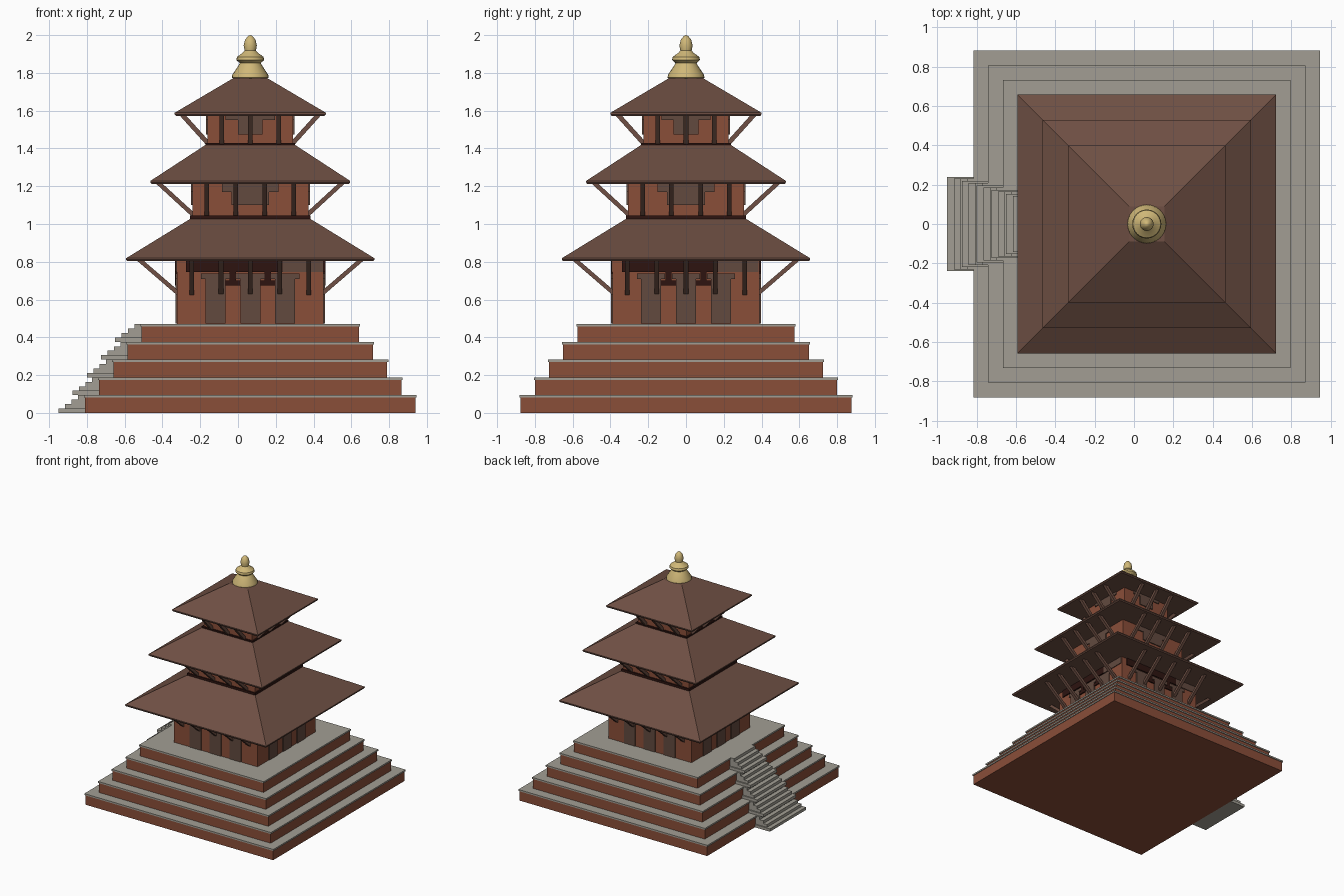
import bpy, bmesh, math
from mathutils import Matrix, Vector

if "Cube" in bpy.data.objects:
    bpy.data.objects.remove(bpy.data.objects["Cube"])

CX = 0.065  # temple axis; the stair pushes it off centre


def material(name, rgb):
    m = bpy.data.materials.new(name)
    m.diffuse_color = [(c / 255 / 12.92 if c < 11 else ((c / 255 + 0.055) / 1.055) ** 2.4) for c in rgb] + [1]
    m.use_nodes = True
    m.node_tree.nodes["Principled BSDF"].inputs["Base Color"].default_value = m.diffuse_color
    return m


BRICK = material("brick red", (138, 78, 57))
STONE = material("grey stone", (162, 158, 148))
ROOF = material("roof brown", (110, 79, 67))
TIMBER = material("carved timber", (98, 74, 63))
DARK = material("dark timber", (45, 20, 16))
GOLD = material("gilded metal", (208, 184, 120))


def finish(bm, name, mat):
    bmesh.ops.recalc_face_normals(bm, faces=bm.faces)
    me = bpy.data.meshes.new(name)
    bm.to_mesh(me)
    bm.free()
    me.materials.append(mat)
    ob = bpy.data.objects.new(name, me)
    ob.location.x = CX
    bpy.context.collection.objects.link(ob)
    return ob


def box(bm, x0, x1, y0, y1, z0, z1, mat=Matrix()):
    size = Matrix.Diagonal((x1 - x0, y1 - y0, z1 - z0, 1))
    mid = Matrix.Translation(((x0 + x1) / 2, (y0 + y1) / 2, (z0 + z1) / 2))
    bmesh.ops.create_cube(bm, size=1, matrix=mat @ mid @ size)


def block(name, half, z0, z1, mat):
    bm = bmesh.new()
    box(bm, -half, half, -half, half, z0, z1)
    finish(bm, name, mat)


def four_sides(name, mat, half, rects, depth=0.008):
    """Plates (x0, x1, z0, z1) on the front wall, repeated on all four walls."""
    bm = bmesh.new()
    for k in range(4):
        rot = Matrix.Rotation(k * math.pi / 2, 4, 'Z')
        for x0, x1, z0, z1 in rects:
            box(bm, x0, x1, -half - depth, -half + 0.005, z0, z1, rot)
    finish(bm, name, mat)


def roof(name, eave, top, z0, z1):
    """Hipped roof with a thin fascia and flat soffit."""
    bm = bmesh.new()
    rings = [[bm.verts.new((sx * h, sy * h, z)) for sx, sy in ((-1, -1), (1, -1), (1, 1), (-1, 1))]
             for h, z in ((eave - 0.006, z0), (eave, z0 + 0.008), (eave, z0 + 0.016), (top, z1))]
    bm.faces.new(rings[0])
    bm.faces.new(rings[-1])
    for a, b in zip(rings, rings[1:]):
        for i in range(4):
            bm.faces.new((a[i], a[(i + 1) % 4], b[(i + 1) % 4], b[i]))
    finish(bm, name, ROOF)


def struts(name, offsets, inner, outer, z0, z1):
    """Slanting eave struts on every side."""
    bm = bmesh.new()
    w, t = 0.012, 0.028
    for k in range(4):
        rot = Matrix.Rotation(k * math.pi / 2, 4, 'Z')
        for x in offsets:
            ends = []
            for y, z in ((-inner, z0), (-outer, z1)):
                ends.append([bm.verts.new(rot @ Vector(p)) for p in
                             ((x - w, y, z), (x + w, y, z), (x + w, y + t, z + 0.006), (x - w, y + t, z + 0.006))])
            a, b = ends
            bm.faces.new(a)
            bm.faces.new(b)
            for i in range(4):
                bm.faces.new((a[i], a[(i + 1) % 4], b[(i + 1) % 4], b[i]))
    finish(bm, name, ROOF)


# Stepped plinth: five brick tiers with stone copings
RISE = 0.094
for i in range(5):
    half = 0.875 - 0.075 * i
    z = RISE * i
    block(f"plinth_tier_{i + 1}", half, z, z + RISE - 0.013, BRICK)
    block(f"plinth_coping_{i + 1}", half + 0.006, z + RISE - 0.013, z + RISE, STONE)

# Stair: one flight of four steps per tier on the left, narrowing upwards
for i in range(5):
    bm = bmesh.new()
    start = -0.95 - CX + 0.075 * i
    wall = -0.875 + 0.075 * i
    hw = 0.24 - 0.022 * i
    for s in range(4):
        z = RISE * i + RISE / 4 * s
        inset = 0.01 if s else 0
        box(bm, start + 0.034 * s, wall + 0.01, -hw + inset, hw - inset, z, z + RISE / 4)
    finish(bm, f"stair_flight_{i + 1}", STONE)

# Three storeys, each with brick walls and a hipped roof
block("lower_walls", 0.388, 0.47, 0.805, BRICK)
block("middle_walls", 0.307, 0.95, 1.22, BRICK)
block("upper_walls", 0.226, 1.35, 1.58, BRICK)
roof("lower_roof", 0.657, 0.305, 0.803, 1.035)
roof("middle_roof", 0.529, 0.232, 1.212, 1.422)
roof("upper_roof", 0.4, 0.09, 1.573, 1.772)
block("middle_base_trim", 0.318, 1.02, 1.045, DARK)
block("upper_base_trim", 0.238, 1.408, 1.43, DARK)
struts("lower_struts", (-0.31, -0.155, 0, 0.155, 0.31), 0.39, 0.6, 0.625, 0.806)
struts("middle_struts", (-0.23, -0.077, 0.077, 0.23), 0.31, 0.5, 1.04, 1.214)
struts("upper_struts", (-0.15, 0, 0.15), 0.23, 0.375, 1.415, 1.576)

# Ground storey: doors with wide lintels, columns' bracket capitals and the beam
doors = []
for x in (-0.185, 0, 0.185):
    doors += [(x - 0.053, x + 0.053, 0.472, 0.71), (x - 0.075, x + 0.075, 0.71, 0.737)]
four_sides("doors", TIMBER, 0.388, doors)
capitals = []
for x in (-0.0925, 0.0925):
    capitals += [(x - 0.042, x + 0.042, 0.675, 0.70), (x - 0.017, x + 0.017, 0.70, 0.745)]
four_sides("bracket_capitals", DARK, 0.388, capitals, 0.0095)
four_sides("dark_beam", DARK, 0.388, [(-0.34, 0.17, 0.745, 0.803)], 0.0095)
four_sides("beam_end", TIMBER, 0.388, [(0.17, 0.385, 0.745, 0.803)], 0.006)

# Upper storeys: timber windows with T-shaped heads
four_sides("middle_windows", TIMBER, 0.307,
           [(-0.1, 0.1, 1.10, 1.17), (-0.15, 0.15, 1.17, 1.212)])
four_sides("upper_windows", TIMBER, 0.226,
           [(-0.065, 0.065, 1.475, 1.55), (-0.13, 0.13, 1.55, 1.573)])

# Gilded finial, lathed
profile = [(0.07, 1.76), (0.098, 1.775), (0.095, 1.79), (0.062, 1.84), (0.055, 1.852), (0.074, 1.868),
           (0.07, 1.885), (0.042, 1.905), (0.03, 1.918), (0.035, 1.945), (0.028, 1.975), (0.012, 1.995)]
bm = bmesh.new()
N = 24
rings = [[bm.verts.new((r * math.cos(2 * math.pi * i / N), r * math.sin(2 * math.pi * i / N), z))
          for i in range(N)] for r, z in profile]
for a, b in zip(rings, rings[1:]):
    for i in range(N):
        bm.faces.new((a[i], a[(i + 1) % N], b[(i + 1) % N], b[i]))
bm.faces.new(rings[0])
tip = bm.verts.new((0, 0, 2.0))
for i in range(N):
    bm.faces.new((rings[-1][i], rings[-1][(i + 1) % N], tip))
finial = finish(bm, "finial", GOLD)
bpy.context.view_layer.objects.active = finial
finial.select_set(True)
bpy.ops.object.shade_smooth_by_angle(angle=math.radians(35))
